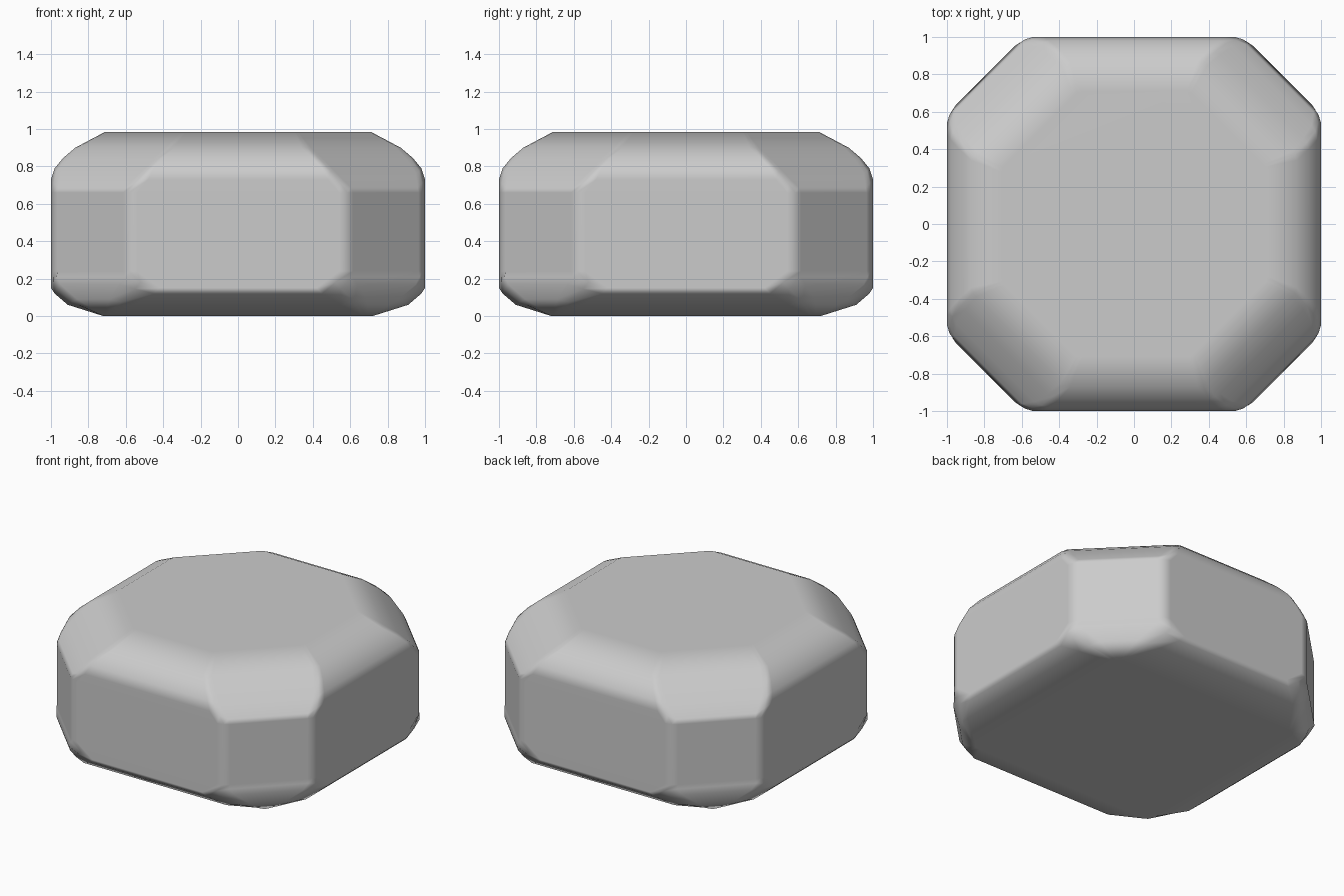
import bpy
import bmesh

cube = bpy.data.objects.get("Cube")
if cube:
    bpy.data.objects.remove(cube)

# One material for the whole stone
grey = bpy.data.materials.new("light grey")
grey.use_nodes = True
colour = (0.6, 0.6, 0.6, 1)
grey.diffuse_color = colour
grey.node_tree.nodes["Principled BSDF"].inputs["Base Color"].default_value = colour

# Each ring, bottom to top: the end of the straight side, then the start of the diagonal side
RINGS = [
    ((.67, .72, 0), (.71, .71, 0)),
    ((.55, .91, .06), (.69, .86, .09)),
    ((.45, .98, .12), (.64, .95, .17)),
    ((.42, 1, .15), (.61, .97, .21)),
    ((.54, 1, .24), (.615, .965, .24)),
    ((.54, 1, .66), (.615, .965, .66)),
    ((.48, 1, .73), (.60, .96, .69)),
    ((.45, .98, .79), (.53, .95, .76)),
    ((.40, .935, .845), (.46, .905, .835)),
    ((.34, .87, .90), (.39, .845, .90)),
    ((.28, .71, .985), (.32, .69, .985)),
]


def ring_points(side, diagonal):
    """Round one octagon corner, mirror it across the diagonal, turn it four times."""
    middle = [(s + d) / 2 for s, d in zip(side, diagonal)]
    middle[0] += .006
    middle[1] += .004
    corner = [side, middle, diagonal]
    quarter = [(y, x, z) for x, y, z in corner] + corner[::-1]
    points = []
    for turn in range(4):
        points += quarter
        quarter = [(-y, x, z) for x, y, z in quarter]
    return points


# Octagonal body with a square underside
bm = bmesh.new()
loops = [[bm.verts.new(p) for p in ring_points(*ring)] for ring in RINGS]
for low, high in zip(loops, loops[1:]):
    count = len(low)
    for i in range(count):
        j = (i + 1) % count
        bm.faces.new((low[i], low[j], high[j], high[i]))
bm.faces.new(loops[0][::-1])
bm.faces.new(loops[-1])
bmesh.ops.recalc_face_normals(bm, faces=bm.faces)
for face in bm.faces:
    face.smooth = True

mesh = bpy.data.meshes.new("stone_body")
bm.to_mesh(mesh)
bm.free()
mesh.materials.append(grey)
body = bpy.data.objects.new("stone_body", mesh)
bpy.context.collection.objects.link(body)

# Keep the large facets flat and blend only their narrow borders
weighted = body.modifiers.new("facet_shading", 'WEIGHTED_NORMAL')
weighted.weight = 80
